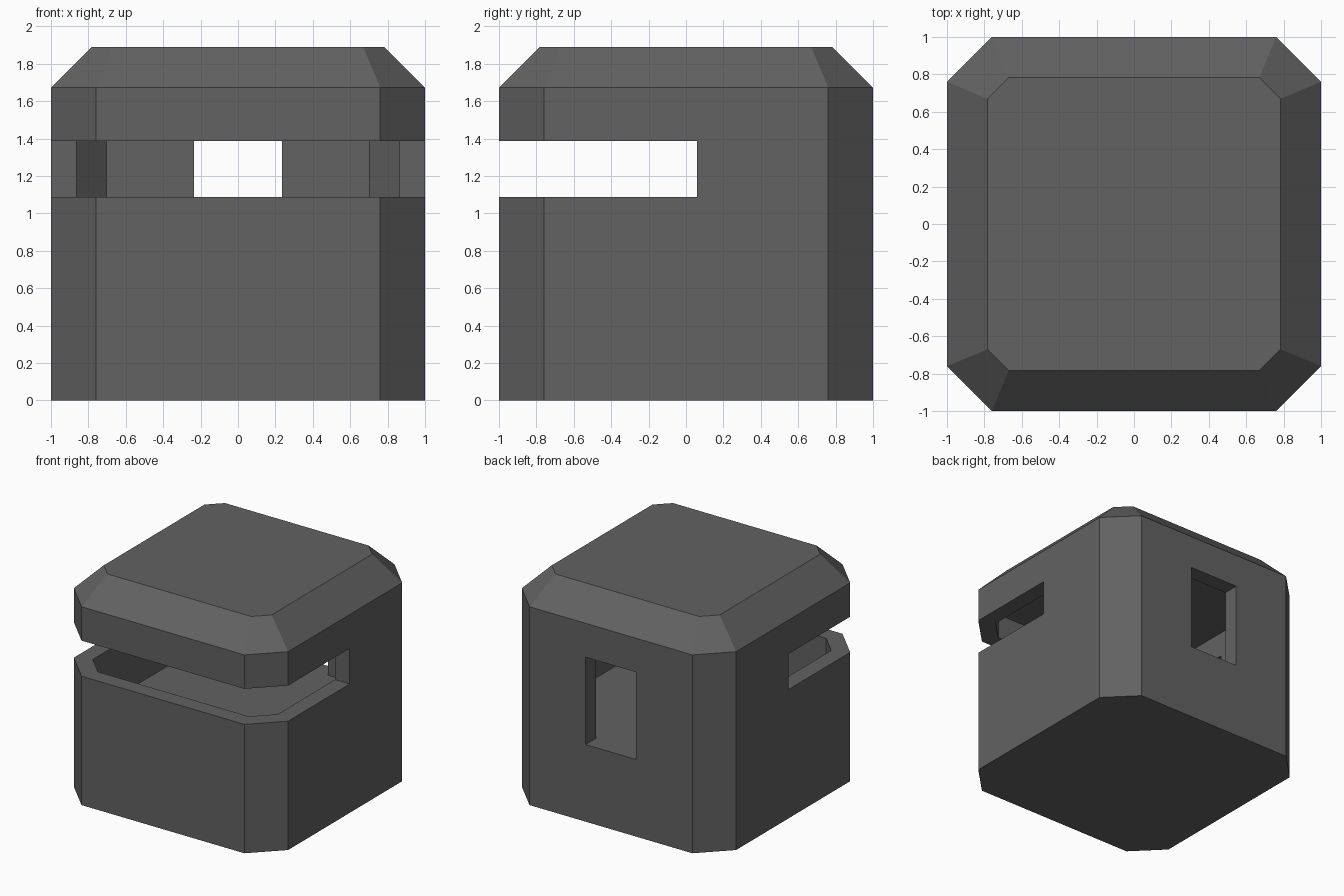
import bpy, bmesh

if "Cube" in bpy.data.objects:
    bpy.data.objects.remove(bpy.data.objects["Cube"])


def octagon(half, corner, z):
    """Square outline with cut corners, counter-clockwise from above."""
    h, c = half, corner
    return [(x, y, z) for x, y in ((h, -c), (h, c), (c, h), (-c, h),
                                   (-h, c), (-h, -c), (-c, -h), (c, -h))]


def loft(name, rings):
    """Closed solid through a stack of matching outlines."""
    bm = bmesh.new()
    loops = [[bm.verts.new(p) for p in ring] for ring in rings]
    n = len(loops[0])
    for low, high in zip(loops, loops[1:]):
        for i in range(n):
            j = (i + 1) % n
            bm.faces.new((low[i], low[j], high[j], high[i]))
    bm.faces.new(loops[0][::-1])
    bm.faces.new(loops[-1])
    bmesh.ops.recalc_face_normals(bm, faces=bm.faces)
    mesh = bpy.data.meshes.new(name)
    bm.to_mesh(mesh)
    bm.free()
    mesh.materials.append(concrete)
    ob = bpy.data.objects.new(name, mesh)
    bpy.context.collection.objects.link(ob)
    return ob


def box(name, x0, x1, y0, y1, z0, z1):
    return loft(name, [[(x0, y0, z), (x1, y0, z), (x1, y1, z), (x0, y1, z)]
                       for z in (z0, z1)])


def cut(target, cutter):
    cutter.hide_render = True
    mod = target.modifiers.new(cutter.name, 'BOOLEAN')
    mod.operation = 'DIFFERENCE'
    mod.solver = 'EXACT'
    mod.object = cutter
    bpy.context.view_layer.objects.active = target
    bpy.ops.object.modifier_apply(modifier=mod.name)
    bpy.data.objects.remove(cutter)


# Dark concrete
concrete = bpy.data.materials.new("dark_concrete")
concrete.diffuse_color = (0.122, 0.122, 0.122, 1.0)
concrete.use_nodes = True
concrete.node_tree.nodes["Principled BSDF"].inputs["Base Color"].default_value = concrete.diffuse_color

FLOOR, CEILING = 0.65, 1.60
SLIT_LOW, SLIT_HIGH = 1.087, 1.387

# Outer shell with bevelled roof
bunker = loft("bunker_shell", [octagon(1.0, 0.76, 0.0),
                               octagon(1.0, 0.76, 1.673),
                               octagon(0.783, 0.67, 1.89)])

# Hollow room
cut(bunker, loft("room_cutter", [octagon(0.863, 0.703, FLOOR),
                                 octagon(0.863, 0.703, CEILING)]))

# Viewing slit around the front and half of both sides
cut(bunker, box("slit_cutter", -1.5, 1.5, -1.5, 0.06, SLIT_LOW, SLIT_HIGH))

# Rear doorway, sill level with the room floor
cut(bunker, box("doorway_cutter", -0.236, 0.236, 0.5, 1.5, FLOOR, SLIT_HIGH))
